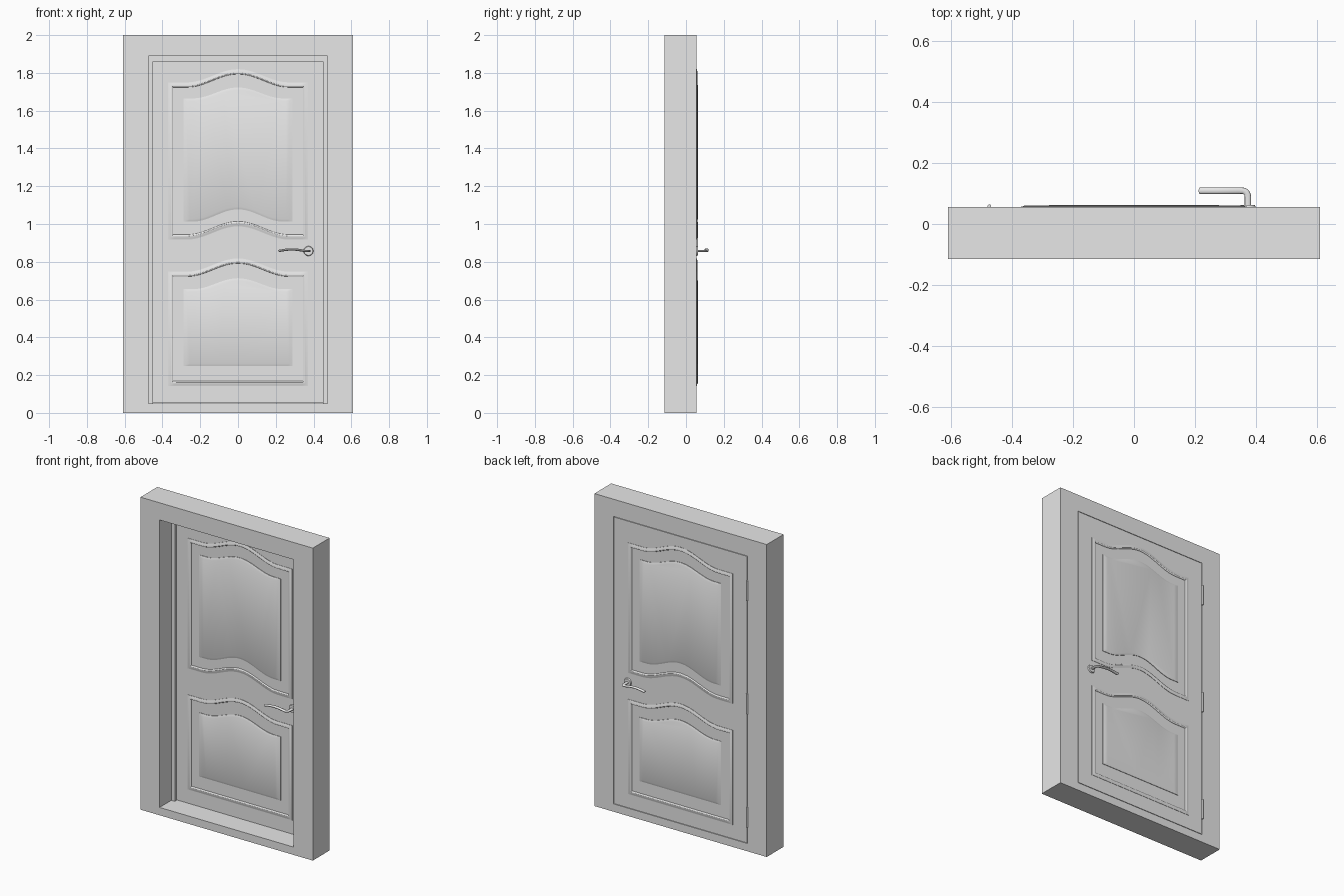
import bpy, bmesh, math

cube = bpy.data.objects.get("Cube")
if cube:
    bpy.data.objects.remove(cube, do_unlink=True)

grey = bpy.data.materials.new("plain grey")
grey.use_nodes = True
GREY = (0.8, 0.8, 0.8, 1)
grey.diffuse_color = GREY
grey.node_tree.nodes["Principled BSDF"].inputs["Base Color"].default_value = GREY

BACK = 0.055             # rear plane of the wall frame and door
FRONT = -0.115           # front plane of the wall frame
DOOR_FRONT = 0.022       # front plane of the door leaf
SIDES = (("back", BACK, 1), ("front", DOOR_FRONT, -1))


def finish(name, bm, smooth=False):
    bmesh.ops.recalc_face_normals(bm, faces=bm.faces)
    mesh = bpy.data.meshes.new(name)
    bm.to_mesh(mesh)
    bm.free()
    mesh.materials.append(grey)
    if smooth:
        mesh.shade_smooth()
        mesh.set_sharp_from_angle(angle=math.radians(30))
    obj = bpy.data.objects.new(name, mesh)
    bpy.context.collection.objects.link(obj)
    return obj


def prism(name, outline, y0, y1):
    """Extrude an (x, z) outline from y0 to y1."""
    bm = bmesh.new()
    face = bm.faces.new([bm.verts.new((x, y0, z)) for x, z in outline])
    ext = bmesh.ops.extrude_face_region(bm, geom=[face])
    for v in ext["geom"]:
        if isinstance(v, bmesh.types.BMVert):
            v.co.y = y1
    return finish(name, bm)


def rect(half, z0, z1):
    return [(-half, z0), (half, z0), (half, z1), (-half, z1)]


def portal(half_out, top_out, half_in, top_in, z0):
    return [(-half_out, z0), (-half_out, top_out), (half_out, top_out), (half_out, z0),
            (half_in, z0), (half_in, top_in), (-half_in, top_in), (-half_in, z0)]


def cylinder(name, radius, length, centre, axis, segments=24, bevel=0.0):
    bm = bmesh.new()
    bmesh.ops.create_cone(bm, cap_ends=True, segments=segments,
                          radius1=radius, radius2=radius - bevel, depth=length)
    obj = finish(name, bm, True)
    obj.location = centre
    if axis == "Y":
        obj.rotation_euler.x = -math.pi / 2
    elif axis == "-Y":
        obj.rotation_euler.x = math.pi / 2
    return obj


# Wall frame, threshold, stop strip and door leaf
prism("wall_frame", portal(0.61, 2.0, 0.475, 1.89, 0), FRONT, BACK)
prism("threshold", rect(0.475, 0, 0.05), FRONT, BACK)
prism("door_stop", portal(0.475, 1.89, 0.45, 1.86, 0.05), 0.004, DOOR_FRONT)
prism("door_leaf", rect(0.472, 0.053, 1.887), DOOR_FRONT, BACK)


# Arched trim: closed loop with optional wave along the top and bottom
def wave(x, reach):
    return 0.5 + 0.5 * math.cos(math.pi * x / reach) if abs(x) < reach else 0.0


def loop(half, low, high, rise_low, rise_high, reach, inset, n=28):
    half -= inset
    xs = [-half + 2 * half * i / n for i in range(n + 1)]
    bottom = [(x, low + inset + rise_low * wave(x, reach)) for x in xs]
    top = [(x, high - inset + rise_high * wave(x, reach)) for x in reversed(xs)]
    return bottom + top


def trim(name, shape, section, face_y, side, capped):
    """Stack loops following (inset, height) section points."""
    bm = bmesh.new()
    rings = [[bm.verts.new((x, face_y + side * h, z)) for x, z in loop(*shape, inset)]
             for inset, h in section]
    for a, b in zip(rings, rings[1:]):
        for i in range(len(a)):
            j = (i + 1) % len(a)
            bm.faces.new((a[i], a[j], b[j], b[i]))
    if capped:
        bm.faces.new(rings[-1])
    return finish(name, bm, True)


MOULDING = [(0, -0.001), (0, 0.002), (0.006, 0.003), (0.013, 0.006),
            (0.02, 0.006), (0.025, 0.003), (0.027, -0.001)]
FIELD = [(0, -0.001), (0, 0.003), (0.004, 0.004), (0.014, 0.008)]
PANELS = {
    "upper": ((0.37, 0.917, 1.75, 0.07, 0.07, 0.27),
              (0.288, 1.012, 1.665, 0.065, 0.058, 0.24)),
    "lower": ((0.37, 0.142, 0.748, 0, 0.07, 0.27),
              (0.288, 0.247, 0.655, 0, 0.058, 0.24)),
}
for side_name, face_y, side in SIDES:
    for level, (outer, inner) in PANELS.items():
        trim(f"{level}_moulding_{side_name}", outer, MOULDING, face_y, side, False)
        trim(f"{level}_panel_{side_name}", inner, FIELD, face_y, side, True)

# Lever handles: round rose plus a flattened bent bar
HX, HZ = 0.373, 0.857
for side_name, face_y, side in SIDES:
    cylinder(f"handle_rose_{side_name}", 0.026, 0.008, (HX, face_y + side * 0.004, HZ),
             "Y" if side > 0 else "-Y", 32, 0.003)
    path = [(0, 0, 0), (0, 0.035, 0)]
    path += [(0.018 * (math.cos(a) - 1), 0.035 + 0.019 * math.sin(a), 0)
             for a in (math.pi * k / 12 for k in range(1, 7))]
    path += [(-0.018 - 0.14 * t, 0.054, 0.014 * math.sin(math.pi * t))
             for t in (k / 10 for k in range(1, 11))]
    curve = bpy.data.curves.new(f"handle_lever_{side_name}", "CURVE")
    curve.dimensions = "3D"
    curve.bevel_depth = 0.0105
    curve.bevel_resolution = 3
    curve.use_fill_caps = True
    spline = curve.splines.new("POLY")
    spline.points.add(len(path) - 1)
    for p, (x, y, z) in zip(spline.points, path):
        p.co = (x, side * y, z, 1)
    curve.materials.append(grey)
    lever = bpy.data.objects.new(curve.name, curve)
    lever.location = (HX, face_y, HZ)
    lever.scale.z = 0.6
    bpy.context.collection.objects.link(lever)

# Hinge barrels on the right edge of the rear face
for label, z in (("top", 1.67), ("middle", 0.945), ("bottom", 0.22)):
    cylinder(f"hinge_{label}", 0.006, 0.13, (-0.474, BACK + 0.003, z), "Z", 16)
